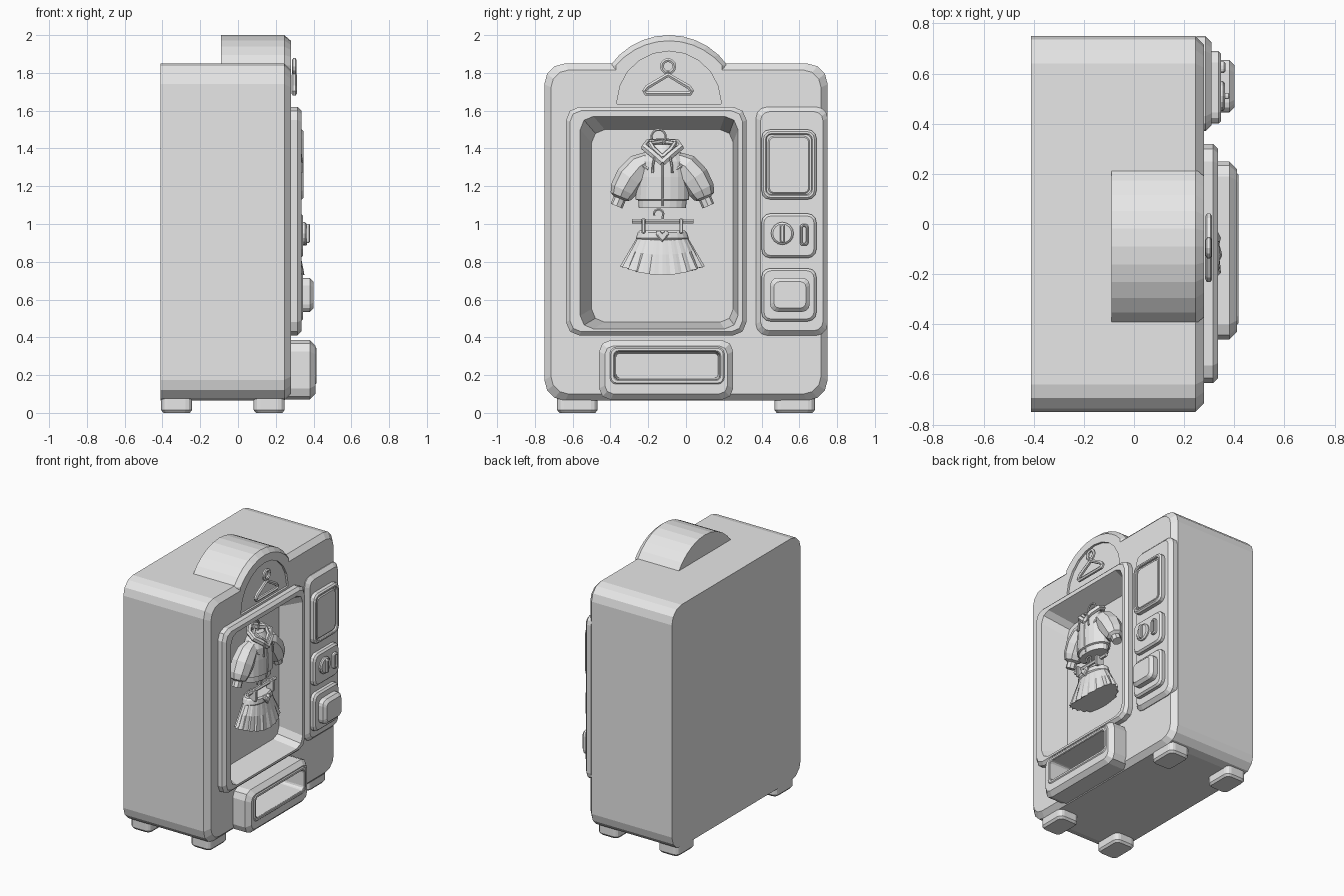
import bpy, bmesh, math
from mathutils import Vector

if "Cube" in bpy.data.objects:
    bpy.data.objects.remove(bpy.data.objects["Cube"])

grey = bpy.data.materials.new("plain_grey")
grey.use_nodes = True
grey.diffuse_color = (0.8, 0.8, 0.8, 1)
grey.node_tree.nodes["Principled BSDF"].inputs["Base Color"].default_value = (0.8, 0.8, 0.8, 1)


def loft(name, rings, hollow=False):
    """Skin rings of points; hollow joins the last ring to the first."""
    bm = bmesh.new()
    rows = [[bm.verts.new(p) for p in ring] for ring in rings]
    n = len(rows[0])
    pairs = list(zip(rows, rows[1:])) + ([(rows[-1], rows[0])] if hollow else [])
    for a, b in pairs:
        for i in range(n):
            j = (i + 1) % n
            bm.faces.new((a[i], a[j], b[j], b[i]))
    if not hollow:
        bm.faces.new(rows[0])
        bm.faces.new(rows[-1])
    bmesh.ops.recalc_face_normals(bm, faces=bm.faces)
    mesh = bpy.data.meshes.new(name)
    bm.to_mesh(mesh)
    bm.free()
    mesh.materials.append(grey)
    ob = bpy.data.objects.new(name, mesh)
    bpy.context.collection.objects.link(ob)
    return ob


def rect(x, y0, y1, z0, z1, r, inset=0, seg=3):
    """Rounded rectangle standing in the yz plane at depth x."""
    y0, y1, z0, z1 = y0 + inset, y1 - inset, z0 + inset, z1 - inset
    r = max(r - inset * 0.5, 0.005)
    pts = []
    for k, (cy, cz) in enumerate(((y1 - r, z1 - r), (y0 + r, z1 - r), (y0 + r, z0 + r), (y1 - r, z0 + r))):
        for s in range(seg + 1):
            a = math.pi / 2 * (k + s / seg)
            pts.append((x, cy + r * math.cos(a), cz + r * math.sin(a)))
    return pts


def slab(name, box, r, x0, x1, bevel, seg=3):
    return loft(name, [rect(x0, *box, r, 0, seg), rect(x1 - bevel, *box, r, 0, seg),
                       rect(x1, *box, r, bevel, seg)])


def border(name, box, r, x0, x1, width, bevel, seg=3):
    """Raised frame with bevelled outer and inner rims."""
    steps = ((x0, 0), (x1 - bevel, 0), (x1, bevel), (x1, width - bevel / 2), (x1 - bevel / 2, width), (x0, width))
    return loft(name, [rect(x, *box, r, i, seg) for x, i in steps], hollow=True)


def arch(x, cy, half, z0, spring, rise, inset=0, seg=10):
    """Round-topped outline with straight legs."""
    half, rise = half - inset, rise - inset
    radius = (half ** 2 + rise ** 2) / (2 * rise)
    cz, span = spring + rise - radius, math.asin(min(1, half / radius))
    if rise > half:
        span = math.pi - span
    top = [(x, cy + radius * math.sin(a), cz + radius * math.cos(a))
           for a in (span * (1 - 2 * i / seg) for i in range(seg + 1))]
    return [(x, cy + half, z0)] + top + [(x, cy - half, z0)]


def combine(target, other, operation):
    mod = target.modifiers.new("join", 'BOOLEAN')
    mod.operation, mod.object, mod.solver = operation, other, 'EXACT'
    bpy.context.view_layer.objects.active = target
    bpy.ops.object.modifier_apply(modifier=mod.name)
    bpy.data.objects.remove(other)


def tube(name, pts, r, cyclic=False, radii=None, res=1):
    cu = bpy.data.curves.new(name, 'CURVE')
    cu.dimensions, cu.bevel_depth, cu.bevel_resolution, cu.use_fill_caps = '3D', r, res, True
    sp = cu.splines.new('POLY')
    sp.points.add(len(pts) - 1)
    for i, p in enumerate(pts):
        sp.points[i].co = (*p, 1)
        sp.points[i].radius = radii[i] if radii else 1
    sp.use_cyclic_u, sp.use_smooth = cyclic, False
    cu.materials.append(grey)
    ob = bpy.data.objects.new(name, cu)
    bpy.context.collection.objects.link(ob)
    return ob


def disc(x, cy, cz, r, n=16):
    return [(x, cy + r * math.cos(math.tau * i / n), cz + r * math.sin(math.tau * i / n)) for i in range(n)]


def oval(cx, cy, z, rx, ry, n=20):
    return [(cx + rx * math.cos(math.tau * i / n), cy + ry * math.sin(math.tau * i / n), z) for i in range(n)]


# Cabinet with arched crown
body = slab("cabinet", (-0.75, 0.75, 0.065, 1.85), 0.11, -0.41, 0.28, 0.035)
crown = loft("crown", [arch(x, -0.09, 0.31, 1.6, 1.84, 0.16, i) for x, i in ((-0.09, 0), (0.245, 0), (0.28, 0.03))])
combine(body, crown, 'UNION')


# Display recess, tapering towards its back wall
def opening(t):
    x = 0.335 - 0.175 * t
    return rect(x, -0.56 + 0.06 * t, 0.275 - 0.025 * t, 0.445 + 0.035 * t, 1.57 - 0.07 * t, 0.07, 0, 2)


combine(body, loft("display_cut", [opening(0), opening(1)]), 'DIFFERENCE')
frame_box = (-0.635, 0.32, 0.41, 1.62)
loft("display_frame", [rect(0.27, *frame_box, 0.07, 0, 2), rect(0.315, *frame_box, 0.07, 0, 2),
                       rect(0.335, *frame_box, 0.07, 0.02, 2), opening(0), opening(0.36)], hollow=True)

# Sign recess and hanger emblem
sign = loft("sign_cut", [arch(x, -0.09, 0.275, 1.635, 1.65, 0.265) for x in (0.265, 0.3)])
combine(body, sign, 'DIFFERENCE')
tube("emblem_hanger", [(0.298, -0.095 + y, z) for y, z in
     ((0, 1.79), (0.11, 1.725), (0.125, 1.705), (0.115, 1.69), (-0.115, 1.69), (-0.125, 1.705), (-0.11, 1.725))],
     0.014, True)
tube("emblem_ring", disc(0.298, -0.095, 1.835, 0.033, 12), 0.012, True)
tube("emblem_neck", [(0.298, -0.095, 1.785), (0.298, -0.095, 1.81)], 0.012)

# Dispensing tray
tray = slab("tray", (-0.46, 0.25, 0.07, 0.385), 0.06, 0.2, 0.41, 0.03, 2)
slot_box = (-0.38, 0.18, 0.175, 0.325)
for ob in (tray, body):
    combine(ob, loft("tray_cut", [rect(x, *slot_box, 0.025, i) for x, i in ((0.23, 0.01), (0.43, 0))]), 'DIFFERENCE')
border("tray_rim", (-0.405, 0.205, 0.15, 0.35), 0.035, 0.4, 0.416, 0.025, 0.008)

# Control panel
slab("control_panel", (0.37, 0.75, 0.41, 1.62), 0.06, 0.25, 0.31, 0.025)
PY = (0.40, 0.69)
slab("screen_mount", (*PY, 1.13, 1.5), 0.045, 0.3, 0.33, 0.008)
border("screen_rim", (*PY, 1.13, 1.5), 0.045, 0.3, 0.347, 0.025, 0.01)
slab("screen", (0.435, 0.655, 1.16, 1.465), 0.03, 0.3, 0.339, 0.006)
slab("coin_plate", (*PY, 0.82, 1.055), 0.045, 0.3, 0.345, 0.012)
slab("button_plate", (*PY, 0.485, 0.765), 0.045, 0.3, 0.345, 0.012)
slab("button", (0.445, 0.655, 0.535, 0.715), 0.04, 0.33, 0.4, 0.02)
loft("coin_dial", [disc(x, 0.51, 0.95, r) for x, r in ((0.33, 0.06), (0.355, 0.06), (0.363, 0.05))])
slab("dial_grip", (0.498, 0.522, 0.9, 1.0), 0.01, 0.35, 0.382, 0.006)
border("coin_slot", (0.603, 0.648, 0.885, 1.0), 0.015, 0.335, 0.365, 0.014, 0.006)

# Feet
for cx in (-0.325, 0.165):
    for cy in (-0.575, 0.575):
        rings = []
        for z, i in ((0, 0.012), (0.015, 0), (0.075, 0)):
            flat = rect(0, -0.107, 0.107, -0.082, 0.082, 0.035, i)
            rings.append([(cx + b, cy + a, z) for _, a, b in flat])
        loft("foot", rings)

# Hooded top
CX, CY = 0.245, -0.125
loft("hoodie_body", [oval(CX, CY, z, rx, ry) for z, rx, ry in (
    (1.085, 0.07, 0.125), (1.125, 0.072, 0.128), (1.13, 0.083, 0.142), (1.25, 0.085, 0.14),
    (1.33, 0.08, 0.135), (1.38, 0.065, 0.095), (1.42, 0.045, 0.05))])
for s in (-1, 1):
    def side(pts):
        return [(x, CY + s * y, z) for x, y, z in pts]
    tube("sleeve", side([(CX, y, z) for y, z in ((0.06, 1.34), (0.12, 1.305), (0.17, 1.245),
         (0.207, 1.18), (0.222, 1.145), (0.226, 1.135), (0.243, 1.095))]),
         0.075, radii=(0.65, 0.95, 1.05, 0.95, 0.75, 0.45, 0.45), res=2)
    tube("hood_edge", side([(0.325, 0, 1.325), (0.318, 0.05, 1.37), (0.285, 0.095, 1.405),
         (0.23, 0.075, 1.43), (0.185, 0, 1.435)]), 0.02)
    tube("hood_lining", side([(0.315, 0, 1.355), (0.305, 0.045, 1.395), (0.27, 0.065, 1.425), (0.21, 0, 1.435)]), 0.014)
    tube("drawstring", side([(0.33, 0.04, 1.36), (0.337, 0.05, 1.31), (0.336, 0.052, 1.27)]), 0.006)
    tube("chest_seam", side([(0.312, 0.075, 1.29), (0.302, 0.105, 1.31)]), 0.008)
tube("zip", [(CX + 0.07, CY, 1.095), (CX + 0.083, CY, 1.14), (CX + 0.084, CY, 1.26), (CX + 0.08, CY, 1.32)], 0.005)


# Hanger hooks
def hook(name, z, r, x):
    arc = [(x, CY - 0.02 + r * math.cos(a), z + r * math.sin(a)) for a in (math.radians(200 - 32 * i) for i in range(8))]
    tube(name, arc + [(x, CY, z - r * 1.6)], 0.007)


hook("top_hook", 1.462, 0.038, CX)
hook("skirt_hook", 1.053, 0.025, CX + 0.03)
tube("skirt_rail", [(CX + 0.03, CY - 0.16, 1.015), (CX + 0.03, CY + 0.165, 1.015)], 0.014)
for s in (-1, 1):
    slab("skirt_clip", (CY + s * 0.1 - 0.01, CY + s * 0.1 + 0.01, 0.95, 1.03), 0.004, 0.255, 0.312, 0.004, 1)

# Pleated skirt with belt
rings = []
for t in (0, 0.5, 1):
    ring = []
    for i in range(60):
        a = math.tau * i / 60
        fold = 1 - t * 0.09 * (i % 3) / 2
        ry, rx = (0.125 + 0.1 * t) * fold, (0.065 + 0.042 * t) * fold
        drop = 0.215 - 0.045 * math.sin(a) ** 2
        ring.append((CX + rx * math.cos(a), CY + ry * math.sin(a), 0.945 - t * drop))
    rings.append(ring)
loft("skirt", rings)
loft("belt", [oval(CX, CY, z, rx, ry) for z, rx, ry in (
    (0.915, 0.07, 0.133), (0.925, 0.078, 0.14), (0.955, 0.075, 0.13), (0.965, 0.065, 0.12))])
heart = [(0, -0.032), (0.022, -0.01), (0.035, 0.01), (0.03, 0.025), (0.015, 0.028), (0, 0.015),
         (-0.015, 0.028), (-0.03, 0.025), (-0.035, 0.01), (-0.022, -0.01)]
loft("heart_buckle", [[(x, CY + y * k, 0.937 + z * k) for y, z in heart] for x, k in ((0.31, 1), (0.33, 1), (0.336, 0.7))])
